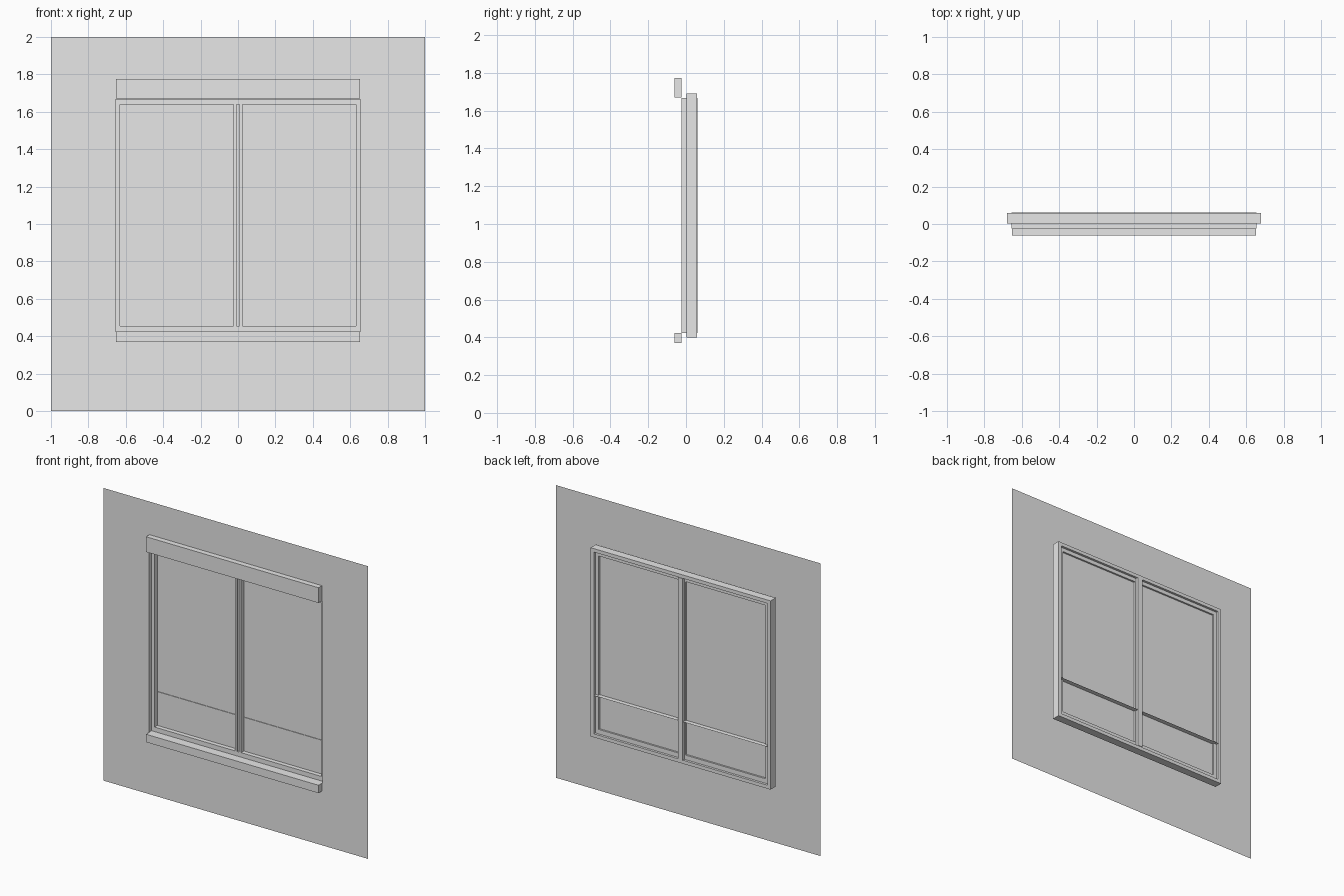
import bpy, bmesh

cube = bpy.data.objects.get("Cube")
if cube:
    bpy.data.objects.remove(cube, do_unlink=True)

# Single plain grey
grey = bpy.data.materials.new("plain_grey")
grey.use_nodes = True
colour = (0.8, 0.8, 0.8, 1)
grey.diffuse_color = colour
for node in grey.node_tree.nodes:
    if node.type == 'BSDF_PRINCIPLED':
        node.inputs["Base Color"].default_value = colour


def finish(name, bm, solid=True):
    if solid:
        bmesh.ops.recalc_face_normals(bm, faces=bm.faces)
    mesh = bpy.data.meshes.new(name)
    bm.to_mesh(mesh)
    bm.free()
    mesh.materials.append(grey)
    obj = bpy.data.objects.new(name, mesh)
    bpy.context.collection.objects.link(obj)
    return obj


def box(name, x, y, z):
    """Box between the (low, high) pairs on each axis."""
    bm = bmesh.new()
    bmesh.ops.create_cube(bm, size=1)
    for v in bm.verts:
        v.co = [r[0] if c < 0 else r[1] for c, r in zip(v.co, (x, y, z))]
    return finish(name, bm)


def loop(bm, half, z, y):
    """Four corners of an upright rectangle, centred on x."""
    return [bm.verts.new((px, y, pz)) for px, pz in
            ((-half, z[0]), (half, z[0]), (half, z[1]), (-half, z[1]))]


def bridge(bm, a, b):
    for i in range(4):
        j = (i + 1) % 4
        bm.faces.new((a[i], a[j], b[j], b[i]))


def ring(name, outer, inner, y):
    """Rectangular frame; outer and inner are (half width, z range)."""
    bm = bmesh.new()
    loops = [loop(bm, *outer, y[0]), loop(bm, *inner, y[0]),
             loop(bm, *inner, y[1]), loop(bm, *outer, y[1])]
    for i in range(4):
        bridge(bm, loops[i], loops[(i + 1) % 4])
    return finish(name, bm)


def sheet(name, corners):
    bm = bmesh.new()
    bm.faces.new([bm.verts.new(c) for c in corners])
    return finish(name, bm, False)


WALL_Y, FRAME_Y, GLASS_Y, BACK_Y = -0.025, 0.003, 0.03, 0.062
opening = (0.655, (0.424, 1.666))
sight = (0.631, (0.455, 1.64))

# Thin wall with the window opening
bm = bmesh.new()
bridge(bm, loop(bm, 1, (0, 2), WALL_Y), loop(bm, *opening, WALL_Y))
finish("wall", bm, False)

# Reveal lining the opening
bm = bmesh.new()
bridge(bm, loop(bm, *opening, WALL_Y), loop(bm, *opening, FRAME_Y))
finish("reveal", bm, False)

# Lintel and sill on the front
box("lintel", (-0.652, 0.652), (-BACK_Y, WALL_Y), (1.67, 1.774))
box("sill", (-0.652, 0.652), (-BACK_Y, WALL_Y), (0.37, 0.424))

# Outer frame behind the wall and the stop inside it
ring("outer_frame", (0.68, (0.4, 1.69)), opening, (FRAME_Y, 0.058))
ring("inner_stop", opening, sight, (0, 0.042))

# Glazing on each side, with the paired centre stiles
for side, s in (("left", 1), ("right", -1)):
    xs = sorted((s * 0.007, s * 0.024))
    box(side + "_stile", xs, (0, 0.042), sight[1])
    a, b = sorted((s * 0.024, s * 0.631))
    z0, z1 = sight[1]
    sheet(side + "_pane", [(a, GLASS_Y, z0), (b, GLASS_Y, z0),
                           (b, GLASS_Y, z1), (a, GLASS_Y, z1)])

# Centre mullion and the thin cross bar
box("centre_mullion", (-0.018, 0.018), (0.012, BACK_Y), opening[1])
sheet("cross_bar", [(-0.655, GLASS_Y - 0.004, 0.688), (0.655, GLASS_Y - 0.004, 0.688),
                    (0.655, BACK_Y, 0.688), (-0.655, BACK_Y, 0.688)])
